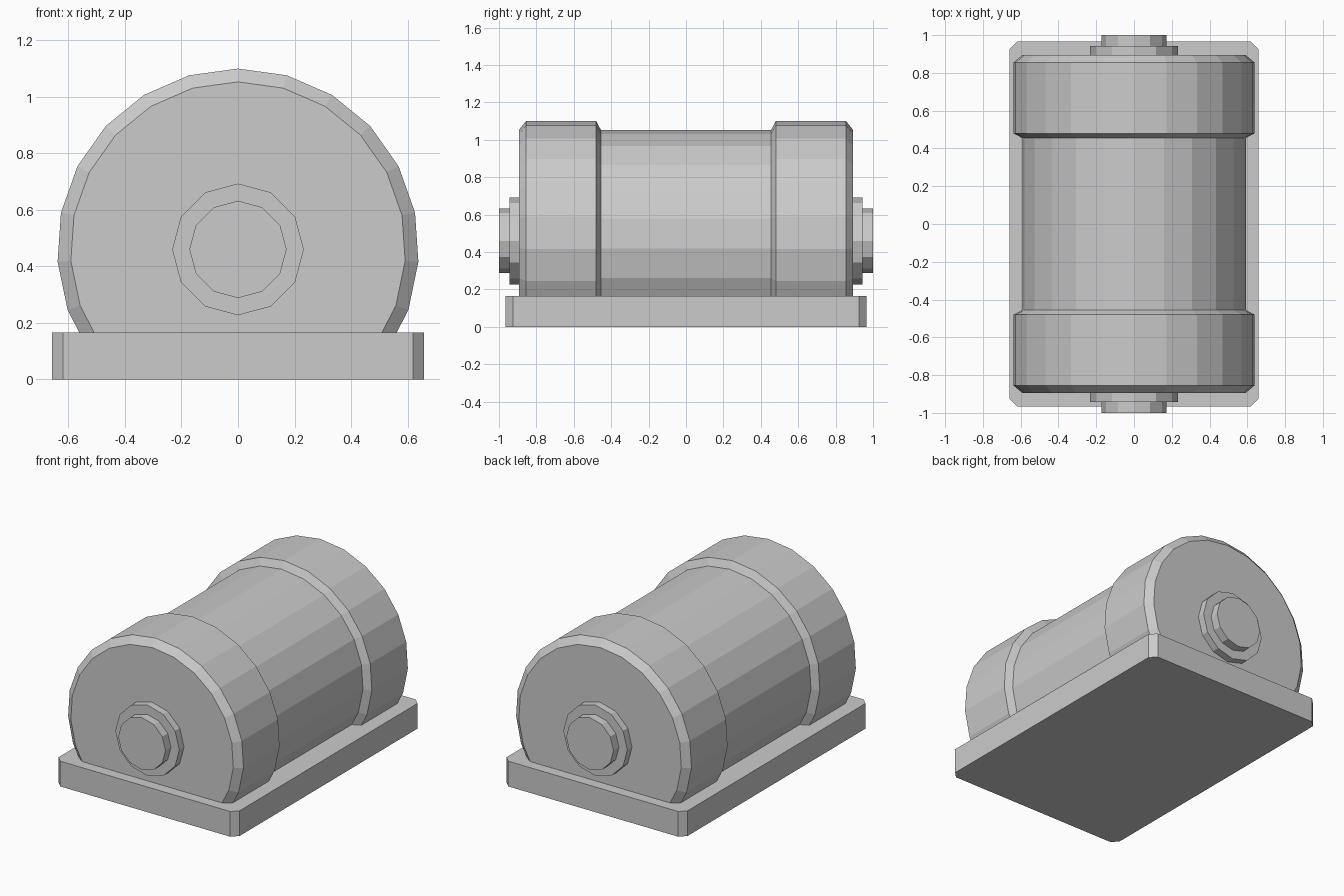
import bpy, bmesh, math

if "Cube" in bpy.data.objects:
    bpy.data.objects.remove(bpy.data.objects["Cube"])

grey = bpy.data.materials.new("plain grey")
grey.diffuse_color = (0.6, 0.6, 0.6, 1)
grey.use_nodes = True
grey.node_tree.nodes["Principled BSDF"].inputs["Base Color"].default_value = grey.diffuse_color
AXIS_Z = 0.46
PLATE_TOP = 0.166


def finish(name, bm):
    bmesh.ops.recalc_face_normals(bm, faces=bm.faces)
    me = bpy.data.meshes.new(name)
    bm.to_mesh(me)
    bm.free()
    me.materials.append(grey)
    ob = bpy.data.objects.new(name, me)
    bpy.context.collection.objects.link(ob)
    return ob


def lathe(name, profile, sides, cut_z=None):
    """Solid turned about the y axis; profile is (y, radius), one vertex at the top."""
    bm = bmesh.new()
    rings = []
    for y, r in profile:
        angles = [2 * math.pi * i / sides for i in range(sides)]
        rings.append([bm.verts.new((r * math.sin(a), y, AXIS_Z + r * math.cos(a)))
                      for a in angles])
    for a, b in zip(rings, rings[1:]):
        for i in range(sides):
            j = (i + 1) % sides
            bm.faces.new((a[i], a[j], b[j], b[i]))
    bm.faces.new(rings[0])
    bm.faces.new(rings[-1])
    if cut_z is not None:
        cut = bmesh.ops.bisect_plane(
            bm, geom=bm.verts[:] + bm.edges[:] + bm.faces[:],
            plane_co=(0, 0, cut_z), plane_no=(0, 0, 1), clear_inner=True)
        edges = [e for e in cut["geom_cut"] if isinstance(e, bmesh.types.BMEdge)]
        bmesh.ops.contextual_create(bm, geom=edges)
    return finish(name, bm)


# drum with a raised, bevelled band at each end, cut flat where it sits on the plate
half = [(0.455, 0.593), (0.48, 0.64), (0.855, 0.64), (0.894, 0.593)]
lathe("drum", [(-y, r) for y, r in reversed(half)] + half, 23, PLATE_TOP - 0.01)

# stepped hub at each end
for side, label in ((-1, "front"), (1, "back")):
    lathe(label + "_hub_flange", [(side * 0.88, 0.233), (side * 0.943, 0.233)], 12)
    lathe(label + "_hub_cap", [(side * 0.93, 0.172), (side * 1.0, 0.172)], 12)

# base plate with clipped corners
X, Y, C = 0.659, 0.965, 0.04
outline = [(X - C, -Y), (X, C - Y), (X, Y - C), (X - C, Y)]
outline += [(-x, -y) for x, y in outline]
bm = bmesh.new()
face = bm.faces.new([bm.verts.new((x, y, 0)) for x, y in outline])
ext = bmesh.ops.extrude_face_region(bm, geom=[face], use_keep_orig=True)
top = [v for v in ext["geom"] if isinstance(v, bmesh.types.BMVert)]
bmesh.ops.translate(bm, verts=top, vec=(0, 0, PLATE_TOP))
finish("base_plate", bm)
